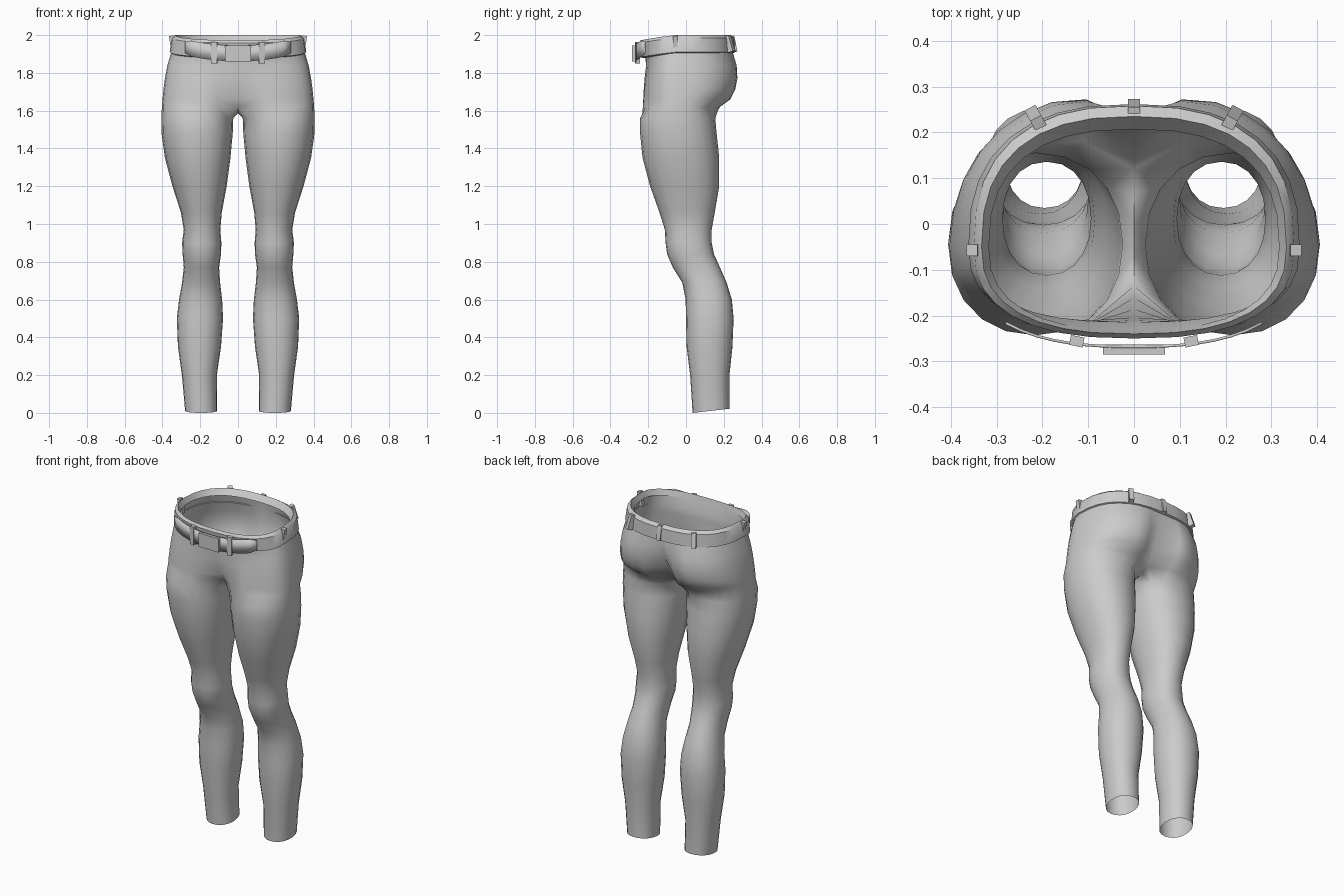
import bpy, bmesh
from math import sin, cos, pi, radians, exp, atan2
from mathutils import Matrix

if "Cube" in bpy.data.objects:
    bpy.data.objects.remove(bpy.data.objects["Cube"])

N, ARC = 20, 16          # sides of a leg, segments of the half hip arc
YC = -0.05               # y of the widest point of the hips


def spow(v, e):
    return (abs(v) ** e) * (1 if v >= 0 else -1)


def hip_point(t, z, rx, yf, yb, cf=0, cb=0, drop=0):
    """Point on a hip section; t=0 front centre, pi back centre."""
    x = rx * spow(sin(t), 0.8)
    c = cos(t)
    if c > 0:
        y = YC + (yf - YC) * spow(c, 0.8) + cf * exp(-(x / 0.07) ** 2)
    else:
        y = YC + (yb - YC) * spow(-c, 0.8) - cb * exp(-(x / 0.07) ** 2)
    return (x, y, z - drop * max(0, c))


def leg_ring(z, xi, xo, yf, yb, tilt=0):
    pts = []
    for j in range(N):
        p = radians(36 + j * 360 / N)
        s = spow(sin(p), 0.92)
        pts.append(((xi + xo) / 2 - (xo - xi) / 2 * spow(cos(p), 0.92),
                    (yf + yb) / 2 - (yb - yf) / 2 * s, z + tilt * (1 - s) / 2))
    return pts


def finish(bm, name, angle=50):
    bmesh.ops.recalc_face_normals(bm, faces=bm.faces)
    me = bpy.data.meshes.new(name)
    bm.to_mesh(me)
    bm.free()
    ob = bpy.data.objects.new(name, me)
    bpy.context.collection.objects.link(ob)
    bpy.ops.object.select_all(action='DESELECT')
    ob.select_set(True)
    bpy.context.view_layer.objects.active = ob
    bpy.ops.object.shade_smooth_by_angle(angle=radians(angle))
    return ob


def bridge(bm, a, b, closed):
    n = len(a)
    for i in range(n if closed else n - 1):
        k = (i + 1) % n
        bm.faces.new((a[i], a[k], b[k], b[i]))


# Trousers: one leg and half the hips, mirrored
LEG = [  # z, inner x, outer x, front y, back y
    (0.00, .110, .280, .035, .230), (0.20, .112, .297, .022, .230),
    (0.35, .090, .318, .003, .246), (0.50, .079, .324, .000, .252),
    (0.60, .084, .312, -.002, .243), (0.69, .095, .296, -.020, .215),
    (0.77, .100, .287, -.070, .180), (0.84, .090, .293, -.100, .148),
    (0.90, .088, .296, -.108, .136), (0.97, .094, .287, -.112, .136),
    (1.06, .086, .302, -.140, .152), (1.20, .060, .347, -.190, .176),
    (1.35, .040, .387, -.230, .176), (1.48, .028, .405, -.243, .162),
    (1.56, .025, .406, -.243, .155)]
HIPS = [  # z, half width, front y, back y, front groove, back cleft, front drop
    (1.62, .403, -.240, .190, .105, .070, 0), (1.66, .400, -.236, .250, .075, .110, 0),
    (1.71, .395, -.231, .276, .045, .110, 0), (1.77, .387, -.224, .287, .020, .090, 0),
    (1.84, .374, -.214, .280, .003, .055, 0), (1.91, .353, -.215, .254, 0, .015, .03),
    (1.98, .335, -.235, .238, 0, 0, .03)]
bm = bmesh.new()
prev = None
for row in LEG:
    ring = [bm.verts.new(p) for p in leg_ring(*row, tilt=.022 if row[0] == 0 else 0)]
    if prev:
        bridge(bm, prev, ring, True)
    prev = ring
crotch = [(0, .07, 1.603), (0, 0, 1.587), (0, -.07, 1.590)]
for k, row in enumerate(HIPS):
    arc = [bm.verts.new(hip_point(pi * i / ARC, *row)) for i in range(ARC + 1)]
    for v in (arc[0], arc[-1]):
        v.co.x = 0
    if k == 0:
        arc += [bm.verts.new(p) for p in crotch]
        bridge(bm, prev, arc, True)
        prev = arc[:ARC + 1]
    else:
        bridge(bm, prev, arc, False)
        prev = arc
half = bm.verts[:] + bm.edges[:] + bm.faces[:]
dup = bmesh.ops.duplicate(bm, geom=half)['geom']
bmesh.ops.scale(bm, vec=(-1, 1, 1), verts=[g for g in dup if isinstance(g, bmesh.types.BMVert)])
bmesh.ops.remove_doubles(bm, verts=bm.verts, dist=1e-4)
finish(bm, "trousers", 80)

# Waistband: folded strip all round the top
bm = bmesh.new()
prev = None
for row in [(1.905, .352, -.222, .250), (1.910, .362, -.240, .262), (1.985, .350, -.250, .258),
            (2.000, .333, -.240, .235), (1.965, .317, -.232, .207)]:
    ring = [bm.verts.new(hip_point(2 * pi * i / 32, *row, drop=.027)) for i in range(32)]
    if prev:
        bridge(bm, prev, ring, True)
    prev = ring
finish(bm, "waistband", 40)


# Belt strap across the front
def strap_y(x):
    return YC - .218 * (1 - (abs(x) / .372) ** 2.5) ** .4


bm = bmesh.new()
xs = [-.28 + .56 * i / 16 for i in range(17)]
rows = []
for h in (-.042, .042):
    rows.append([bm.verts.new((x, strap_y(x), 1.903 + .42 * x * x + h * (.7 if abs(x) > .27 else 1)))
                 for x in xs])
bridge(bm, rows[0], rows[1], False)
strap = finish(bm, "belt_strap")
mod = strap.modifiers.new("thickness", 'SOLIDIFY')
mod.thickness = .006
mod.offset = 0


def box(name, loc, size, rz=0, rx=0):
    bm = bmesh.new()
    bmesh.ops.create_cube(bm, size=1, matrix=Matrix.Translation(loc) @ Matrix.Rotation(rz, 4, 'Z')
                          @ Matrix.Rotation(rx, 4, 'X') @ Matrix.Diagonal((*size, 1)))
    return finish(bm, name, 30)


# Buckle plate
box("buckle", (0, -.274, 1.903), (.135, .022, .084))

# Belt loops
for s in (-1, 1):
    box("front_loop", (s * .125, -.256, 1.907), (.03, .022, .112), s * .2)
    box("side_loop", (s * .347, -.057, 1.952), (.025, .024, .09), s * pi / 2, .15)
    box("back_loop", (s * .214, .230, 1.953), (.027, .03, .088), -s * .5, .3)
box("centre_back_loop", (0, .252, 1.953), (.026, .024, .088), 0, .2)
